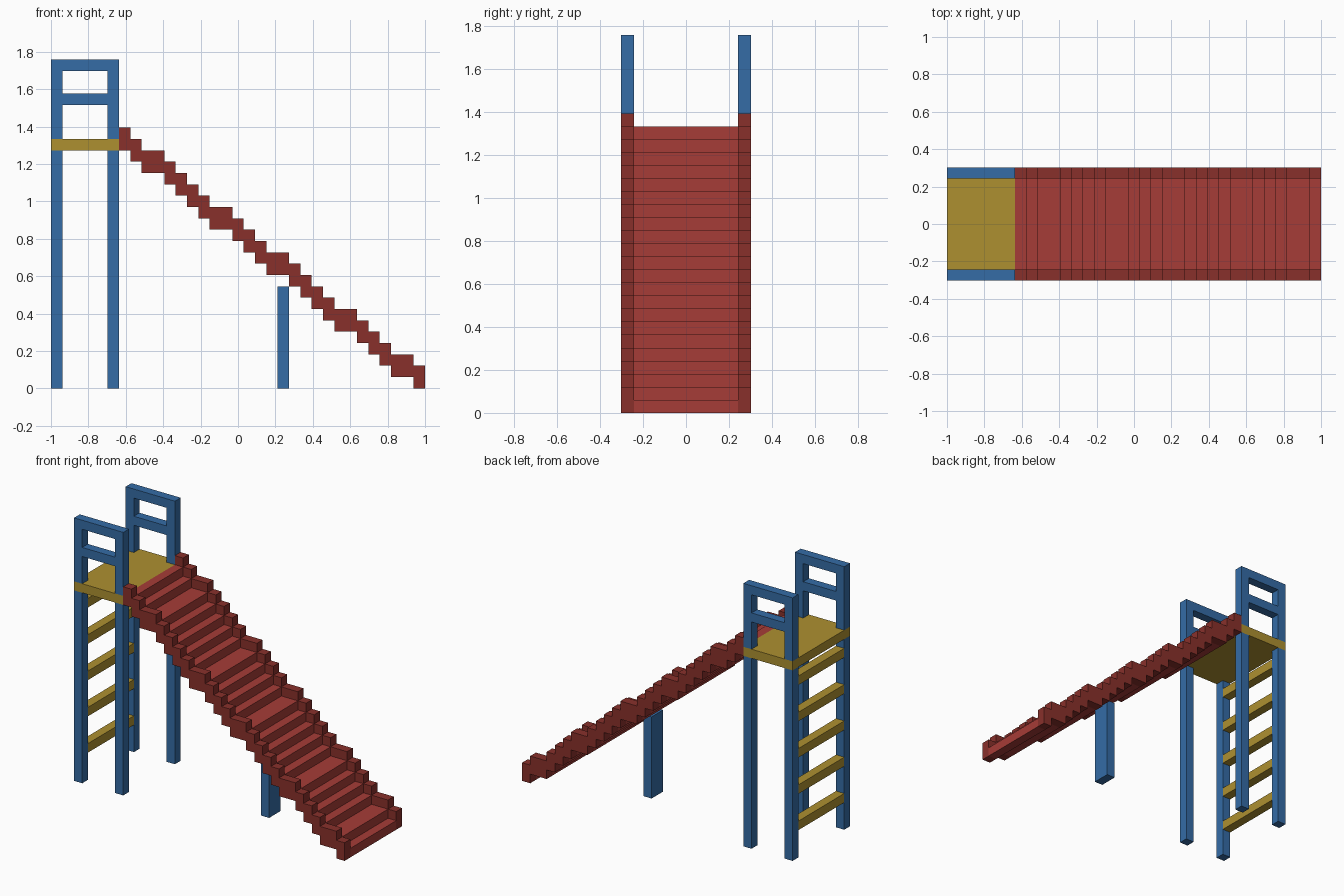
import bpy, bmesh

if "Cube" in bpy.data.objects:
    bpy.data.objects.remove(bpy.data.objects["Cube"])

U = 2 / 33                      # one block; layout below is in block units
NX, NY = 33, 10


def P(x, y, z):
    return ((x - NX / 2) * U, (y - NY / 2) * U, z * U)


def material(name, rgb):
    m = bpy.data.materials.new(name)
    m.diffuse_color = (*rgb, 1)
    m.use_nodes = True
    m.node_tree.nodes["Principled BSDF"].inputs["Base Color"].default_value = m.diffuse_color
    return m


BLUE = material("blue", (0.035, 0.15, 0.38))
YELLOW = material("yellow", (0.42, 0.28, 0.03))
RED = material("red", (0.38, 0.045, 0.038))
DARK = material("dark_red", (0.25, 0.03, 0.024))


def finish(bm, name, mat):
    bmesh.ops.recalc_face_normals(bm, faces=bm.faces)
    me = bpy.data.meshes.new(name)
    bm.to_mesh(me)
    bm.free()
    me.materials.append(mat)
    ob = bpy.data.objects.new(name, me)
    bpy.context.collection.objects.link(ob)
    return ob


def extrude_profile(bm, pts, y0, y1):
    """Extrude an x-z outline along y."""
    face = bm.faces.new([bm.verts.new(P(x, y0, z)) for x, z in pts])
    out = bmesh.ops.extrude_face_region(bm, geom=[face])
    moved = [g for g in out["geom"] if isinstance(g, bmesh.types.BMVert)]
    bmesh.ops.translate(bm, verts=moved, vec=(0, (y1 - y0) * U, 0))


def add_box(bm, x0, x1, y0, y1, z0, z1):
    extrude_profile(bm, [(x0, z0), (x1, z0), (x1, z1), (x0, z1)], y0, y1)


def box(name, mat, *dims):
    bm = bmesh.new()
    add_box(bm, *dims)
    return finish(bm, name, mat)


# Tower: posts, handrails on both sides
for side, y in (("front", 0), ("back", 9)):
    for end, x in (("outer", 0), ("inner", 5)):
        box(f"{side}_{end}_post", BLUE, x, x + 1, y, y + 1, 0, 21)
        box(f"{side}_{end}_rail_post", BLUE, x, x + 1, y, y + 1, 22, 29)
    box(f"{side}_top_rail", BLUE, 1, 5, y, y + 1, 28, 29)
    box(f"{side}_middle_rail", BLUE, 1, 5, y, y + 1, 25, 26)

# Platform and ladder
box("platform", YELLOW, 0, 6, 0, 10, 21, 22)
for i, z in enumerate(range(3, 20, 4)):
    box(f"ladder_rung_{i + 1}", YELLOW, 0, 1, 1, 9, z, z + 1)

# Slide support
box("slide_support", BLUE, 20, 21, 4, 6, 0, 9)

# Slide steps as (x start, x end, level); some levels are two blocks long
steps, x = [], 6
for z in range(21, -1, -1):
    w = 2 if z in (19, 14, 10, 5, 1) else 1
    steps.append((x, x + w, z))
    x += w

# Slide bed
bm = bmesh.new()
for a, b, z in steps:
    add_box(bm, a, b, 1, 9, z, z + 1)
finish(bm, "slide_bed", RED)

# Slide side walls: stepped band two blocks high
lower = [(x, z) for a, b, z in steps for x in (a, b)]
upper = [(x, z + 2) for x, z in lower]
for side, y in (("front", 0), ("back", 9)):
    bm = bmesh.new()
    extrude_profile(bm, lower + upper[::-1], y, y + 1)
    finish(bm, f"{side}_slide_wall", DARK)
